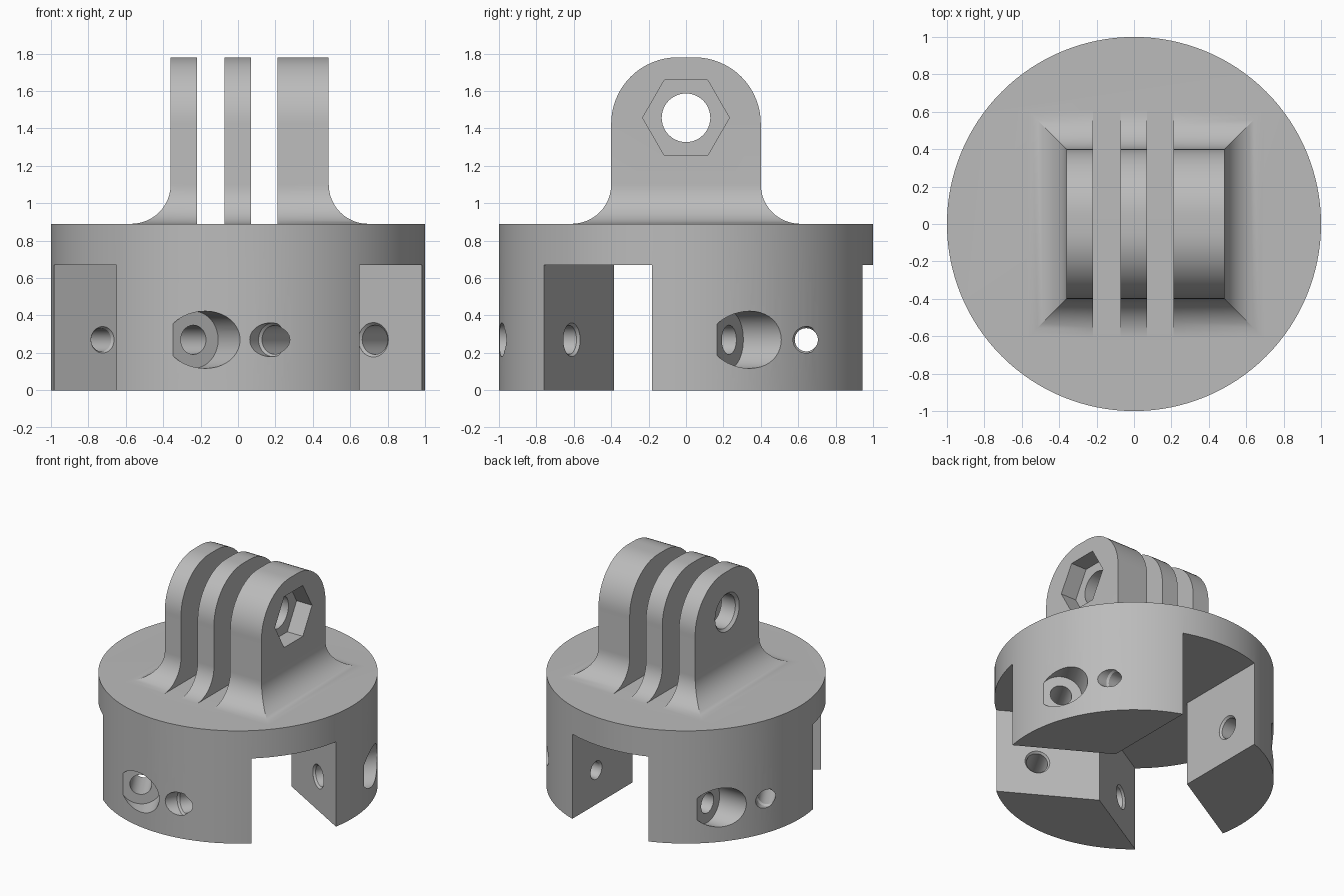
import bpy, bmesh
from math import sin, cos, pi, radians, sqrt
from mathutils import Matrix, Vector

if "Cube" in bpy.data.objects:
    bpy.data.objects.remove(bpy.data.objects["Cube"])

grey = bpy.data.materials.new("plain grey")
grey.diffuse_color = (0.5, 0.5, 0.5, 1)
grey.use_nodes = True
grey.node_tree.nodes["Principled BSDF"].inputs["Base Color"].default_value = grey.diffuse_color


def make(name, rings):
    """Closed solid lofted through rings that share one vertex count."""
    bm = bmesh.new()
    loops = [[bm.verts.new(p) for p in ring] for ring in rings]
    n = len(loops[0])
    for a, b in zip(loops, loops[1:]):
        for i in range(n):
            j = (i + 1) % n
            bm.faces.new((a[i], a[j], b[j], b[i]))
    bm.faces.new(loops[0][::-1])
    bm.faces.new(loops[-1])
    bmesh.ops.recalc_face_normals(bm, faces=bm.faces)
    me = bpy.data.meshes.new(name)
    bm.to_mesh(me)
    bm.free()
    ob = bpy.data.objects.new(name, me)
    bpy.context.collection.objects.link(ob)
    me.materials.append(grey)
    return ob


def lathe(name, origin, direction, profile, n=40, phase=0.0):
    """Solid of revolution; profile is (distance along axis, radius)."""
    m = Matrix.Translation(origin) @ Vector(direction).to_track_quat('Z', 'Y').to_matrix().to_4x4()
    angles = [2 * pi * i / n + phase for i in range(n)]
    return make(name, [[m @ Vector((r * cos(a), r * sin(a), s)) for a in angles]
                       for s, r in profile])


def rect(x0, x1, y0, y1, z):
    return [(x0, y0, z), (x1, y0, z), (x1, y1, z), (x0, y1, z)]


def combine(target, other, operation):
    bpy.context.view_layer.objects.active = target
    mod = target.modifiers.new("combine", 'BOOLEAN')
    mod.operation, mod.object, mod.solver = operation, other, 'EXACT'
    bpy.ops.object.modifier_apply(modifier=mod.name)
    bpy.data.objects.remove(other, do_unlink=True)


# Round cap with three radial slots, leaving three wedge legs
TOP, SLOT_H, HALF = 0.89, 0.67, 0.334
body = lathe("clamp_body", (0, 0, 0), (0, 0, 1), [(0, 1), (TOP, 1)], n=128)
for k in range(3):
    slot = make("slot_cutter", [rect(0, 1.5, -HALF, HALF, z) for z in (-0.2, SLOT_H)])
    slot.data.transform(Matrix.Rotation(radians(-30 + 120 * k), 4, 'Z'))
    combine(body, slot, 'DIFFERENCE')

# Bolt holes square to the slot walls: one plain, one counterbored per leg
for k in range(3):
    turn = Matrix.Rotation(radians(120 * k), 4, 'Z')
    r, rim = (0.077, 0.09) if k == 0 else (0.062, 0.071)
    plain = [(-0.1, rim), (0, rim), (0.015, r), (0.39, r), (0.405, rim), (0.8, rim)]
    bored = [(-0.1, 0.092), (0, 0.092), (0.015, 0.078), (0.303, 0.078),
             (0.303, 0.153), (0.9, 0.153)]
    for side, profile in ((1, plain), (-1, bored)):
        start = turn @ Vector((side * 0.39, -0.611, 0.27))
        out = turn @ Vector((-side * 0.5, -sqrt(0.75), 0))
        combine(body, lathe("bolt_cutter", start, out, profile), 'DIFFERENCE')

# Hinge block: flared foot, straight sides, rounded top
X0, X1, Y, FLARE, ROUND, PEAK = -0.36, 0.485, 0.4, 0.21, 0.355, 1.78
levels = [(0.8, FLARE, Y + FLARE)]
for i in range(13):
    a = pi / 2 * (1 - i / 12)
    d = FLARE * (1 - cos(a))
    levels.append((TOP + FLARE - FLARE * sin(a), d, Y + d))
for i in range(17):
    a = pi / 2 * i / 16
    levels.append((PEAK - ROUND + ROUND * sin(a), 0, Y - ROUND + ROUND * cos(a)))
hinge = make("hinge_fingers", [rect(X0 - d, X1 + d, -h, h, z) for z, d, h in levels])

# Two gaps that split the block into three fingers
for x0, x1 in ((-0.218, -0.073), (0.07, 0.212)):
    combine(hinge, make("gap_cutter", [rect(x0, x1, -1, 1, z) for z in (0.87, 2)]), 'DIFFERENCE')

# Pivot hole with a chamfered mouth, and a hexagonal nut pocket
PIVOT = 1.457
combine(hinge, lathe("pivot_cutter", (0, 0, PIVOT), (1, 0, 0),
                     [(-0.6, 0.15), (X0, 0.15), (X0 + 0.02, 0.13), (0.6, 0.13)], n=48), 'DIFFERENCE')
hexagon = [(0.232 * cos(i * pi / 3), PIVOT + 0.232 * sin(i * pi / 3)) for i in range(6)]
combine(hinge, make("nut_cutter", [[(x, y, z) for y, z in hexagon] for x in (0.35, 0.7)]), 'DIFFERENCE')

# Join into one solid and smooth the round surfaces
combine(body, hinge, 'UNION')
bpy.ops.object.select_all(action='DESELECT')
body.select_set(True)
bpy.context.view_layer.objects.active = body
bpy.ops.object.shade_smooth_by_angle(angle=radians(25))
